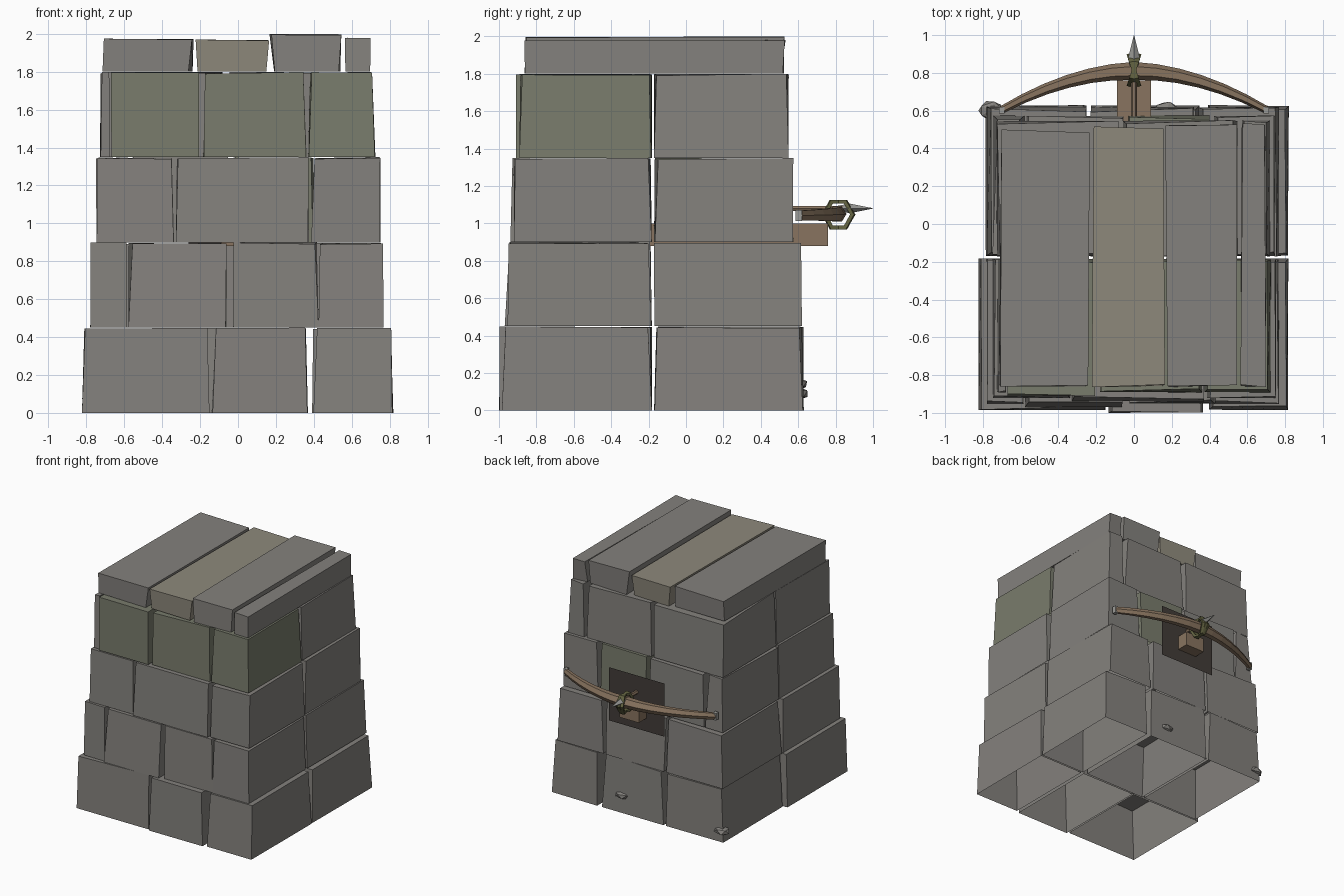
import bpy, bmesh, math, random
from mathutils import Vector, Matrix

if "Cube" in bpy.data.objects:
    bpy.data.objects.remove(bpy.data.objects["Cube"])

random.seed(7)


def mat(name, rgb):
    m = bpy.data.materials.new(name)
    m.diffuse_color = (*rgb, 1)
    m.use_nodes = True
    m.node_tree.nodes["Principled BSDF"].inputs["Base Color"].default_value = m.diffuse_color
    return m


STONE = mat("stone", (0.23, 0.22, 0.205))
MOSS = mat("mossy_stone", (0.19, 0.20, 0.15))
WARM = mat("warm_stone", (0.27, 0.25, 0.20))
WOOD = mat("wood", (0.25, 0.175, 0.115))
DARK = mat("dark_opening", (0.055, 0.045, 0.04))
ROPE = mat("rope", (0.13, 0.13, 0.055))
IRON = mat("iron", (0.33, 0.33, 0.31))


def finish(name, bm, material, fix=True):
    if fix:
        bmesh.ops.recalc_face_normals(bm, faces=bm.faces[:])
    me = bpy.data.meshes.new(name)
    bm.to_mesh(me)
    bm.free()
    me.materials.append(material)
    ob = bpy.data.objects.new(name, me)
    bpy.context.collection.objects.link(ob)
    return ob


def block(name, x, y, z, material, top=0.0, bottom=0.0, hollow=False):
    """Box with corners pulled in at random; hollow leaves the underside open."""
    bm = bmesh.new()
    bmesh.ops.create_cube(bm, size=1)
    if hollow:
        bm.normal_update()
        under = [f for f in bm.faces if f.normal.z < -0.9]
        bmesh.ops.delete(bm, geom=under, context='FACES_ONLY')
    for v in bm.verts:
        s = [1 if c > 0 else -1 for c in v.co]
        j = top if s[2] > 0 else bottom
        v.co = Vector(((x[0] + x[1]) / 2 + s[0] * ((x[1] - x[0]) / 2 - random.uniform(0, j)),
                       (y[0] + y[1]) / 2 + s[1] * ((y[1] - y[0]) / 2 - random.uniform(0, j)),
                       z[1] - random.uniform(0, top * 0.4) if s[2] > 0 else z[0]))
    return finish(name, bm, material, fix=False)


def sweep(name, rings, material, closed=False):
    """Skin a list of equal-length point rings."""
    bm = bmesh.new()
    vs = [[bm.verts.new(p) for p in r] for r in rings]
    n, m = len(vs), len(vs[0])
    for i in range(n if closed else n - 1):
        a, b = vs[i], vs[(i + 1) % n]
        for k in range(m):
            bm.faces.new((a[k], a[(k + 1) % m], b[(k + 1) % m], b[k]))
    if not closed:
        bm.faces.new(vs[0])
        bm.faces.new(vs[-1])
    return finish(name, bm, material)


# stone courses: front y, back y, front row x spans, back row x spans
courses = [
    (-1.00, 0.63, [(-.825, -.15), (-.14, .37), (.395, .82)],
     [(-.79, -.25), (-.23, .35), (.39, .82)]),
    (-.97, 0.62, [(-.78, -.585), (-.58, -.06), (-.03, .43), (.425, .77)],
     [(-.78, -.25), (-.23, .32), (.34, .77)]),
    (-.94, 0.575, [(-.75, -.335), (-.33, .375), (.385, .755)],
     [(-.75, -.58), (-.57, -.05), (-.03, .40), (.42, .75)]),
    (-.91, 0.55, [(-.725, -.675), (-.67, -.205), (-.185, .365), (.37, .725)],
     [(-.73, -.08), (-.06, .55), (.565, .725)]),
]
for c, (y0, y1, front, back) in enumerate(courses):
    z = (c * 0.45, c * 0.45 + 0.45)
    for i, x in enumerate(front):
        yf = y0 if i == 1 else y0 + 0.015
        block(f"course_{c + 1}_front_{i + 1}", x, (yf, -.182), z,
              MOSS if c == 3 and i else STONE, 0.028, 0.006, True)
    for i, x in enumerate(back):
        block(f"course_{c + 1}_back_{i + 1}", x, (-.172, y1), z,
              MOSS if (c, i) == (2, 2) else STONE, 0.028, 0.006, True)

# long roof slabs
for i, (x, zt, yb) in enumerate([((-.715, -.228), 1.975, .50), ((-.228, .17), 1.97, .52),
                                 ((.165, .55), 2.0, .535), ((.56, .705), 1.98, .54)]):
    block(f"roof_slab_{i + 1}", x, (-.865, yb), (1.80, zt),
          WARM if i == 1 else STONE, 0.016, 0.04)

# small stone chips lodged in the back wall
for i, p in enumerate([(.17, .60, .14), (-.76, .60, .09)]):
    bm = bmesh.new()
    bmesh.ops.create_icosphere(bm, subdivisions=1, radius=1)
    for v in bm.verts:
        v.co = Vector(p) + Vector((v.co.x * .08, v.co.y * .06, v.co.z * .04)) * random.uniform(.8, 1)
    finish(f"stone_chip_{i + 1}", bm, STONE)

# flat dark opening in front of the back wall
bm = bmesh.new()
bm.faces.new([bm.verts.new(p) for p in ((.26, .66, .77), (-.26, .66, .77),
                                        (-.26, .66, 1.22), (.26, .66, 1.22))])
finish("opening_plate", bm, DARK, fix=False)

# wooden stock running through the wall
block("stock", (-.09, .09), (-.30, .76), (.88, 1.0), WOOD)

# curved bow limbs, tapering to the tips
rings = []
for i in range(-6, 7):
    t = i / 6
    ctr = Vector((.70 * t, .81 - .205 * abs(t) ** 1.9, 1.05 - .008 * abs(t)))
    slope = -.205 * 1.9 * abs(t) ** .9 * (1 if t > 0 else -1) / .70
    nrm = Vector((-slope, 1, 0)).normalized()
    d, h = .048 - .028 * abs(t), .046 - .016 * abs(t)
    rings.append([ctr + nrm * d * math.cos(a) + Vector((0, 0, h * math.sin(a)))
                  for a in (k * math.tau / 6 for k in range(6))])
sweep("bow", rings, WOOD)
for s in (-1, 1):
    x = sorted((s * .685, s * .715))
    block("bow_tip", x, (.585, .62), (1.012, 1.072), IRON)

# crossed rope lashings round the bow and shaft
for i, tilt in enumerate((-.32, .32, 0)):
    rot = Matrix.Rotation(tilt, 3, 'Z')
    rings = []
    for k in range(6):
        a = k * math.tau / 6
        r = Vector((0, math.cos(a), math.sin(a)))
        ctr = r * .08
        rings.append([Vector((0, .815, 1.047)) + rot @ (ctr + r * .011 * u + Vector((.011 * w, 0, 0)))
                      for u, w in ((1, 1), (1, -1), (-1, -1), (-1, 1))])
    sweep(f"lashing_{i + 1}", rings, ROPE, closed=True)


# bolt lying on the bow: shaft and pointed head
def ring(y, r, n, zf=1.0):
    return [Vector((r * math.cos(a), y, 1.08 + zf * r * math.sin(a)))
            for a in (k * math.tau / n for k in range(n))]


sweep("bolt_shaft", [ring(.45, .016, 6), ring(.88, .016, 6)], WOOD)
sweep("bolt_head", [ring(.80, .012, 4), ring(.875, .032, 4, .8), ring(1.0, .001, 4)], IRON)
